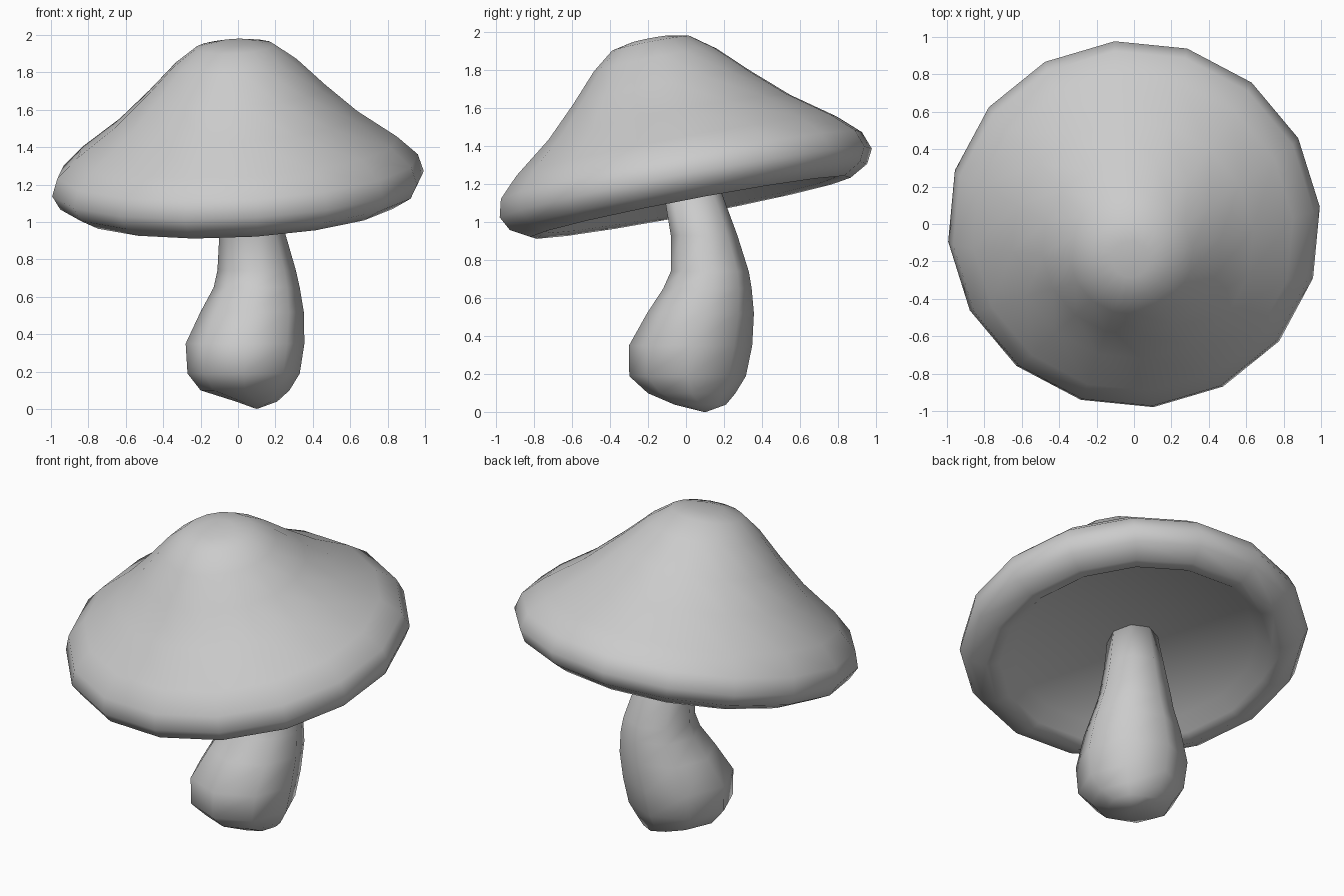
import bpy, bmesh
from math import sin, cos, tau, radians
from mathutils import Vector

if "Cube" in bpy.data.objects:
    bpy.data.objects.remove(bpy.data.objects["Cube"])


def loft(name, rings, start, end):
    """Skin a stack of equal rings, closed by a fan to a point at each end."""
    bm = bmesh.new()
    loops = [[bm.verts.new(p) for p in ring] for ring in rings]
    n = len(loops[0])
    for a, b in zip(loops, loops[1:]):
        for i in range(n):
            j = (i + 1) % n
            bm.faces.new((a[i], a[j], b[j], b[i]))
    for loop, tip in ((loops[0], start), (loops[-1], end)):
        v = bm.verts.new(tip)
        for i in range(n):
            bm.faces.new((loop[i], loop[(i + 1) % n], v))
    bmesh.ops.recalc_face_normals(bm, faces=bm.faces)
    for f in bm.faces:
        f.smooth = True
    mesh = bpy.data.meshes.new(name)
    bm.to_mesh(mesh)
    bm.free()
    ob = bpy.data.objects.new(name, mesh)
    bpy.context.collection.objects.link(ob)
    return ob


def circle(cx, cy, z, r, n, phase=0.0):
    return [Vector((cx + r * cos(phase + tau * i / n),
                    cy + r * sin(phase + tau * i / n), z)) for i in range(n)]


# Cap: bell profile with rolled rim and recessed underside, tilted to the front
profile = [(0.10, 0.783), (0.21, 0.76), (0.33, 0.67), (0.48, 0.518),
           (0.65, 0.36), (0.86, 0.205), (0.97, 0.10), (1.0, 0.005),
           (0.96, -0.07), (0.86, -0.125), (0.78, -0.11), (0.70, -0.04)]
tilt = Vector((0, 0, 1)).rotation_difference(Vector((-0.05, -0.19, 1)))
base = Vector((0, 0, 1.2))


def place(p):
    # slight lean of the crown, then the tilt
    lean = max(p.z, 0)
    return base + tilt @ Vector((p.x + 0.025 * lean, p.y - 0.055 * lean, p.z))


cap_rings = [[place(p) for p in circle(0, 0, h, r, 16, radians(5.7))]
             for r, h in profile]
loft("mushroom_cap", cap_rings, place(Vector((0, 0, 0.785))),
     place(Vector((0, 0, -0.03))))

# Stem: bulbous base, bent toward the back right (height, x range, y range)
sections = [(0.04, -0.01, 0.21, -0.06, 0.21), (0.10, -0.20, 0.275, -0.20, 0.26),
            (0.19, -0.27, 0.33, -0.298, 0.315), (0.35, -0.28, 0.355, -0.30, 0.348),
            (0.52, -0.20, 0.352, -0.205, 0.357), (0.65, -0.13, 0.33, -0.12, 0.345),
            (0.74, -0.11, 0.31, -0.08, 0.33), (0.93, -0.10, 0.255, -0.08, 0.27),
            (1.20, -0.11, 0.17, -0.125, 0.17)]
stem_rings = []
for z, x0, x1, y0, y1 in sections:
    ring = circle(0, 0, z, 1, 8)
    stem_rings.append([Vector(((x0 + x1) / 2 + p.x * (x1 - x0) / 2,
                               (y0 + y1) / 2 + p.y * (y1 - y0) / 2, z)) for p in ring])
loft("mushroom_stem", stem_rings, (0.10, 0.10, 0.0), (0.03, 0.03, 1.21))
